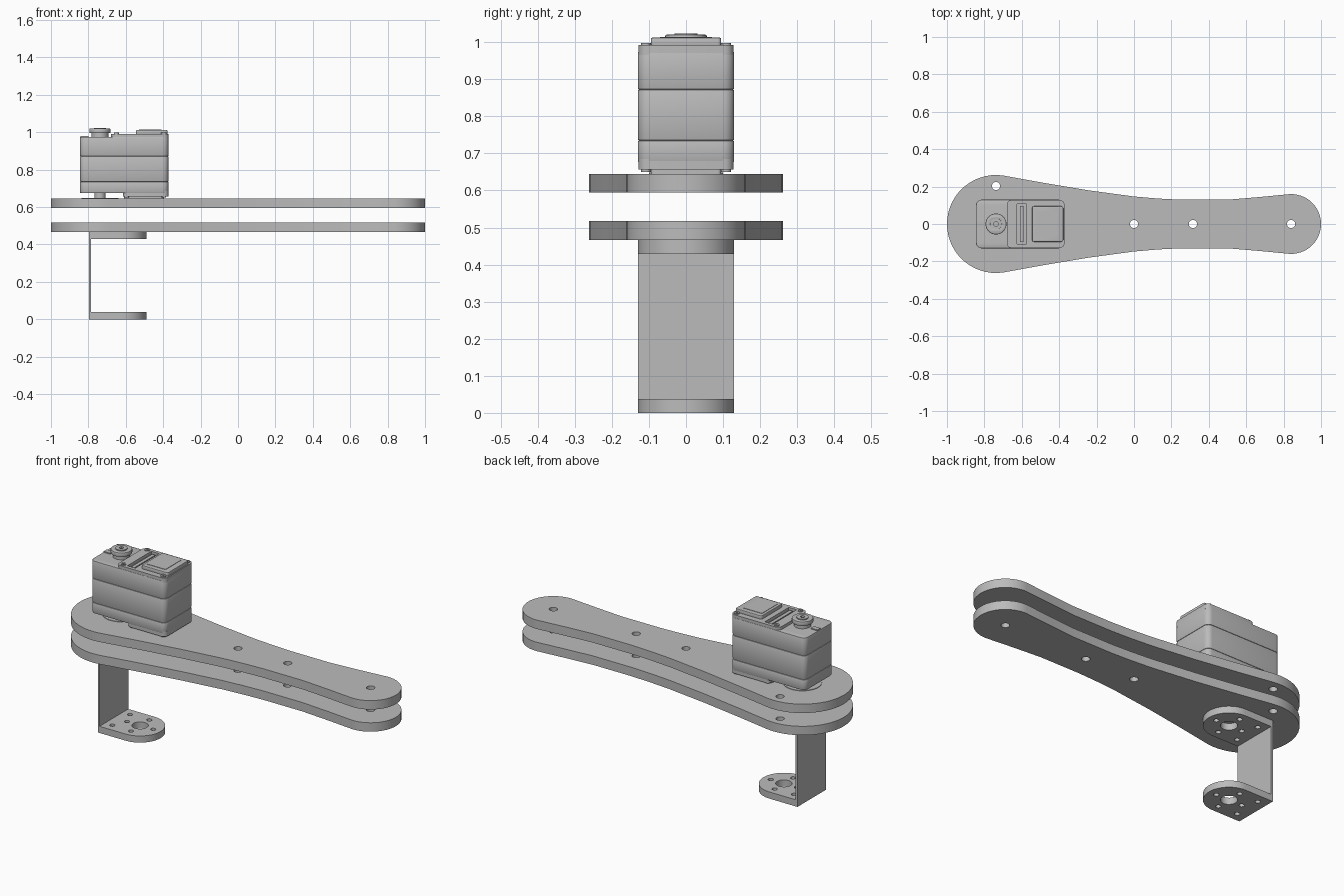
import bpy, bmesh, math

old = bpy.data.objects.get("Cube")
if old:
    bpy.data.objects.remove(old, do_unlink=True)

grey = bpy.data.materials.new("plain grey")
grey.use_nodes = True
grey.diffuse_color = (0.5, 0.5, 0.5, 1)
grey.node_tree.nodes["Principled BSDF"].inputs["Base Color"].default_value = (0.5, 0.5, 0.5, 1)


def arc(cx, cy, r, a0, a1, n):
    angles = [math.radians(a0 + (a1 - a0) * i / n) for i in range(n + 1)]
    return [(cx + r * math.cos(a), cy + r * math.sin(a)) for a in angles]


def circle(cx, cy, r, n=24):
    return arc(cx, cy, r, 0, 360, n)[:-1]


def rect(x0, x1, y0, y1, r=0.0):
    if r == 0:
        return [(x0, y0), (x1, y0), (x1, y1), (x0, y1)]
    return (arc(x0 + r, y0 + r, r, 180, 270, 5) + arc(x1 - r, y0 + r, r, 270, 360, 5)
            + arc(x1 - r, y1 - r, r, 0, 90, 5) + arc(x0 + r, y1 - r, r, 90, 180, 5))


def slab(name, outlines, z0, z1, bevel=0.0):
    """Extruded outline; outlines nested inside the first become holes."""
    curve = bpy.data.curves.new(name, "CURVE")
    curve.dimensions = "2D"
    curve.fill_mode = "BOTH"
    curve.extrude = (z1 - z0) / 2 - bevel
    curve.bevel_depth = bevel
    curve.bevel_resolution = 1
    curve.offset = -bevel
    for pts in outlines:
        spline = curve.splines.new("POLY")
        spline.points.add(len(pts) - 1)
        for p, (x, y) in zip(spline.points, pts):
            p.co = (x, y, 0, 1)
        spline.use_cyclic_u = True
    obj = bpy.data.objects.new(name, curve)
    bpy.context.collection.objects.link(obj)
    bpy.ops.object.select_all(action="DESELECT")
    obj.select_set(True)
    bpy.context.view_layer.objects.active = obj
    bpy.ops.object.convert(target="MESH")
    obj = bpy.context.view_layer.objects.active
    # Weld caps to walls and place at the right height
    bm = bmesh.new()
    bm.from_mesh(obj.data)
    bmesh.ops.remove_doubles(bm, verts=bm.verts, dist=0.0001)
    bmesh.ops.recalc_face_normals(bm, faces=bm.faces)
    bmesh.ops.translate(bm, verts=bm.verts, vec=(0, 0, (z0 + z1) / 2))
    bm.to_mesh(obj.data)
    bm.free()
    obj.data.materials.clear()
    obj.data.materials.append(grey)
    bpy.ops.object.shade_smooth_by_angle(angle=math.radians(30))
    return obj


# Two arm plates with a waisted outline
waist = [(-0.5, 0.223), (-0.25, 0.181), (0, 0.147), (0.13, 0.136), (0.25, 0.13),
         (0.5, 0.13), (0.67, 0.144)]
half = arc(-0.738, 0, 0.262, 180, 81, 14) + waist + arc(0.84, 0, 0.16, 92, 0, 12)
plate = half + [(x, -y) for x, y in reversed(half[1:-1])]
plate_holes = [circle(x, y, 0.022) for x, y in ((0, 0), (0.315, 0), (0.84, 0), (-0.738, 0.203))]
slab("lower_arm_plate", [plate] + plate_holes, 0.467, 0.518)
slab("upper_arm_plate", [plate] + plate_holes, 0.594, 0.645)

# C-shaped bracket: two rounded flanges and a thin web
BX = -0.62
flange = [(-0.795, 0.13), (-0.795, -0.13)] + arc(BX, 0, 0.13, -90, 90, 24)
flange_holes = [circle(BX, 0, 0.043)]
flange_holes += [circle(BX + dx, dy, 0.014, 16) for dx, dy in
                 ((0.083, 0), (-0.083, 0), (0, 0.083), (0, -0.083), (-0.12, 0.08), (-0.12, -0.08))]
slab("bracket_bottom_flange", [flange] + flange_holes, 0, 0.038)
slab("bracket_top_flange", [flange] + flange_holes, 0.429, 0.467)
slab("bracket_web", [rect(-0.797, -0.786, -0.13, 0.13)], 0, 0.467)

# Servo case: three stacked rounded shells, fine seams between them
X0, X1, HX = -0.845, -0.372, -0.738
case = rect(X0, X1, -0.13, 0.13, 0.03)
for name, z0, z1 in (("servo_lower_shell", 0.675, 0.735), ("servo_middle_shell", 0.735, 0.872),
                     ("servo_upper_shell", 0.872, 0.975)):
    slab(name, [case], z0, z1, 0.004)

# Raised decks above and below the case, the top one with a cable slot
slab("servo_top_deck", [rect(-0.68, X1, -0.128, 0.128, 0.025),
                        rect(-0.625, -0.575, -0.108, 0.108)], 0.965, 0.992)
slab("servo_bottom_deck", [rect(-0.615, X1, -0.128, 0.128, 0.025)], 0.656, 0.685)
slab("servo_bottom_cover", [rect(-0.61, -0.395, -0.095, 0.095, 0.01)], 0.645, 0.66)
slab("servo_connector_cover", [rect(-0.545, -0.378, -0.095, 0.095, 0.01)], 0.985, 1.012, 0.004)
slab("servo_connector_panel", [rect(-0.53, -0.41, -0.07, 0.07)], 1.01, 1.014)
slab("servo_slot_bar", [rect(-0.61, -0.59, -0.095, 0.095)], 0.97, 0.985)
slab("servo_end_rib", [rect(X0 + 0.004, -0.8, -0.014, 0.014)], 0.97, 0.981)

# Corner screws on both decks
for x in (-0.65, -0.397):
    for side in (1, -1):
        label = ("left" if x > -0.5 else "right") + ("_back" if side > 0 else "_front")
        slab("top_screw_" + label, [circle(x, side * 0.108, 0.014, 16),
                                    circle(x, side * 0.108, 0.006, 6)], 0.985, 0.998)
        slab("bottom_screw_" + label, [circle(max(x, -0.595), side * 0.108, 0.013, 16)], 0.65, 0.665)

# Output horn on top, with stepped hub and centre screw
slab("horn_collar", [circle(HX, 0, 0.045, 32)], 0.97, 0.995)
slab("horn_disc", [circle(HX, 0, 0.056, 32), circle(HX, 0, 0.03)], 0.995, 1.02, 0.004)
slab("horn_hub", [circle(HX, 0, 0.031), circle(HX, 0, 0.012, 12)], 0.99, 1.024)

# Idler shaft and thin seat disc under the servo
slab("idler_shaft", [circle(HX, 0, 0.03)], 0.645, 0.68)
slab("idler_seat", [circle(HX, 0, 0.1, 40)], 0.644, 0.648)
